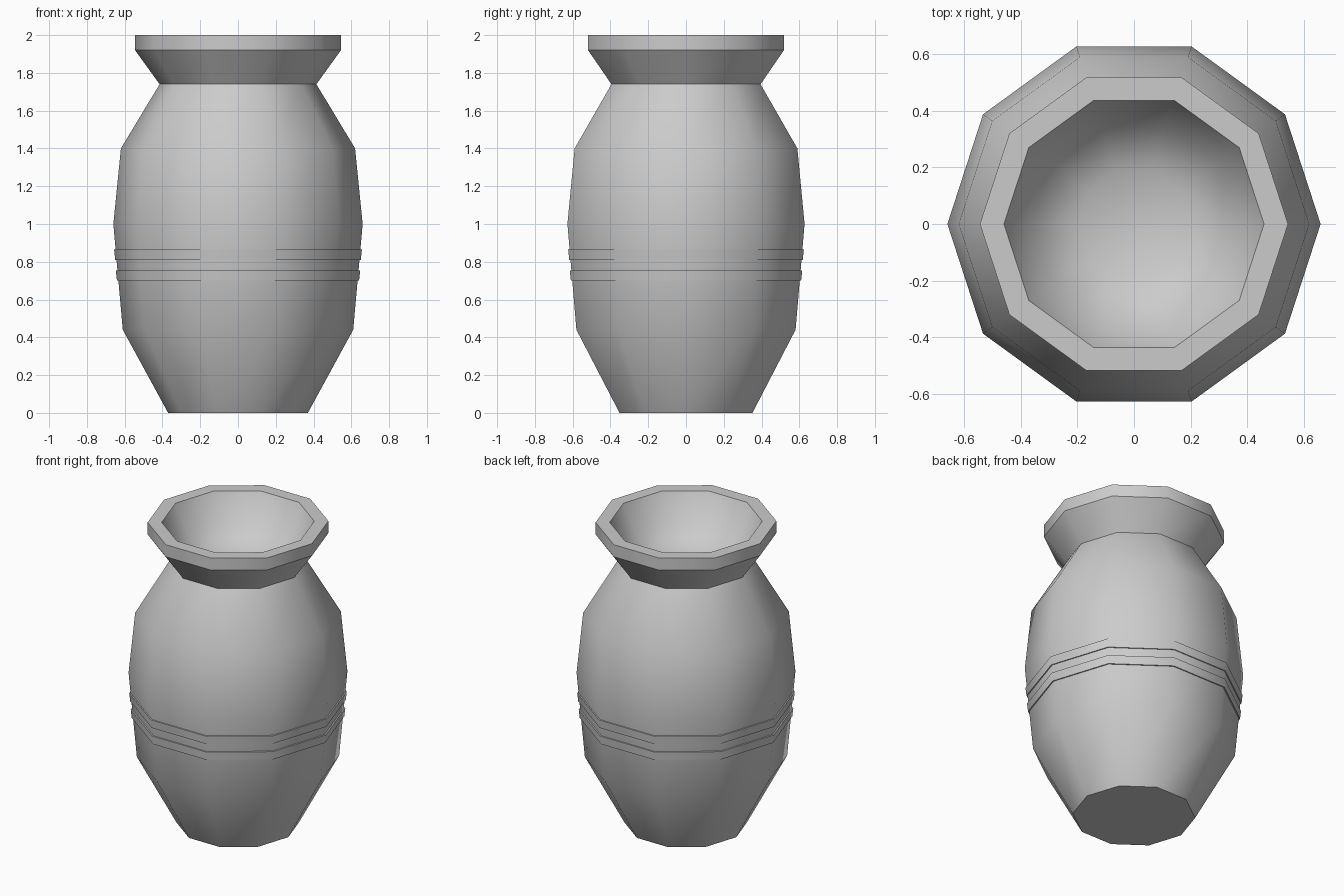
import bpy, bmesh
from math import cos, sin, tau

SIDES = 10

cube = bpy.data.objects.get("Cube")
if cube:
    bpy.data.objects.remove(cube)

clay = bpy.data.materials.new("grey_clay")
clay.use_nodes = True
colour = (0.6, 0.6, 0.6, 1)
clay.diffuse_color = colour
clay.node_tree.nodes["Principled BSDF"].inputs["Base Color"].default_value = colour


def lathe(name, profile, sharp=(), cap_start=False, cap_end=False):
    """Turn (radius, height) points into a ten-sided part; sharp lists creased rings."""
    bm = bmesh.new()
    rings = [[bm.verts.new((r * cos(tau * i / SIDES), r * sin(tau * i / SIDES), z))
              for i in range(SIDES)] for r, z in profile]
    for low, high in zip(rings, rings[1:]):
        for i in range(SIDES):
            j = (i + 1) % SIDES
            bm.faces.new((low[i], low[j], high[j], high[i]))
    if cap_start:
        bm.faces.new(rings[0][::-1])
    if cap_end:
        bm.faces.new(rings[-1])
    for face in bm.faces:
        face.smooth = True
    for k in sharp:
        for i in range(SIDES):
            bm.edges.get((rings[k][i], rings[k][(i + 1) % SIDES])).smooth = False
    mesh = bpy.data.meshes.new(name)
    bm.to_mesh(mesh)
    bm.free()
    mesh.materials.append(clay)
    obj = bpy.data.objects.new(name, mesh)
    bpy.context.collection.objects.link(obj)
    return obj


# Rounded jar, flared neck, upright lip and shallow bowl-shaped mouth
jar = [(0.37, 0), (0.61, 0.44), (0.66, 1.0), (0.62, 1.4), (0.415, 1.74),
       (0.545, 1.92), (0.545, 2.0), (0.46, 2.0)]
bowl = [(0.36, 1.8), (0.2, 1.71)]
lathe("jar", jar + bowl, sharp=(0, 4, 5, 6, 7), cap_start=True, cap_end=True)

# Two raised bands around the belly
for name, z, r in (("upper_band", 0.81, 0.650), ("lower_band", 0.70, 0.641)):
    lathe(name, [(r - 0.02, z), (r, z), (r + 0.006, z + 0.055), (r - 0.02, z + 0.055)],
          sharp=(1, 2))
